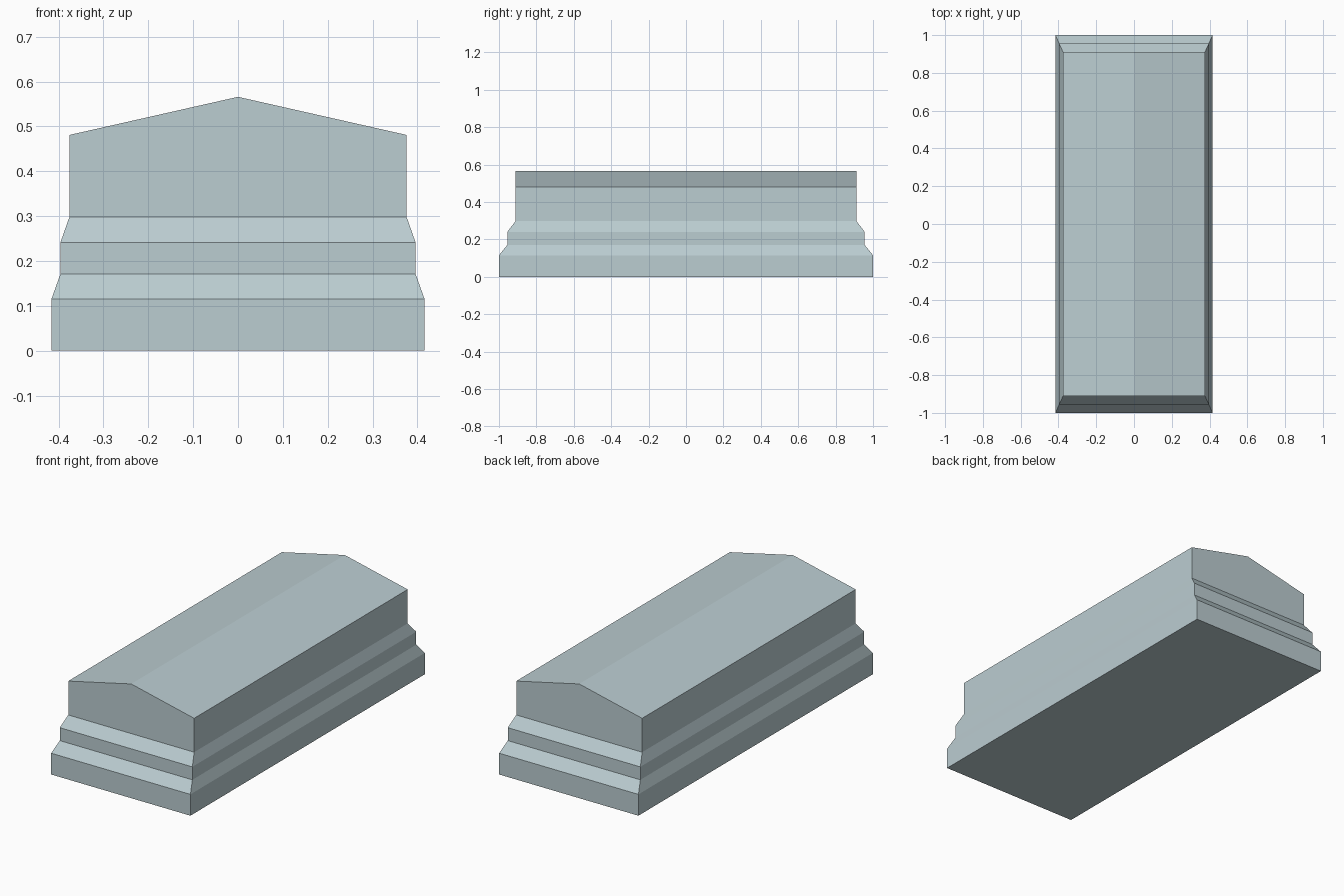
import bpy
import bmesh

if "Cube" in bpy.data.objects:
    bpy.data.objects.remove(bpy.data.objects["Cube"])

stone = bpy.data.materials.new("pale_blue_grey_stone")
stone.diffuse_color = (0.50, 0.61, 0.64, 1.0)
stone.use_nodes = True
stone.node_tree.nodes["Principled BSDF"].inputs["Base Color"].default_value = stone.diffuse_color

# Half width, half length and height of each step of the plinth and block
STEPS = [
    (0.416, 1.0, 0.0),
    (0.416, 1.0, 0.115),
    (0.396, 0.955, 0.171),
    (0.396, 0.955, 0.241),
    (0.376, 0.911, 0.298),
    (0.376, 0.911, 0.481),
]
RIDGE_Z = 0.566

bm = bmesh.new()

# Stepped walls
rings = [[bm.verts.new((sx * w, sy * l, z))
          for sx, sy in ((-1, -1), (1, -1), (1, 1), (-1, 1))]
         for w, l, z in STEPS]
bm.faces.new(rings[0][::-1])
for low, high in zip(rings, rings[1:]):
    for i in range(4):
        j = (i + 1) % 4
        if high is rings[-1] and i in (0, 2):
            continue  # end walls continue up into the gables
        bm.faces.new((low[i], low[j], high[j], high[i]))

# Gabled lid with its ridge along the length
end = STEPS[-1][1]
front = bm.verts.new((0, -end, RIDGE_Z))
back = bm.verts.new((0, end, RIDGE_Z))
a, b, c, d = rings[-1]
e, f, g, h = rings[-2]
bm.faces.new((e, f, b, front, a))
bm.faces.new((g, h, d, back, c))
bm.faces.new((a, front, back, d))
bm.faces.new((front, b, c, back))

bmesh.ops.recalc_face_normals(bm, faces=bm.faces)
mesh = bpy.data.meshes.new("stepped_stone_chest")
bm.to_mesh(mesh)
bm.free()
mesh.materials.append(stone)
bpy.context.collection.objects.link(bpy.data.objects.new("stepped_stone_chest", mesh))
